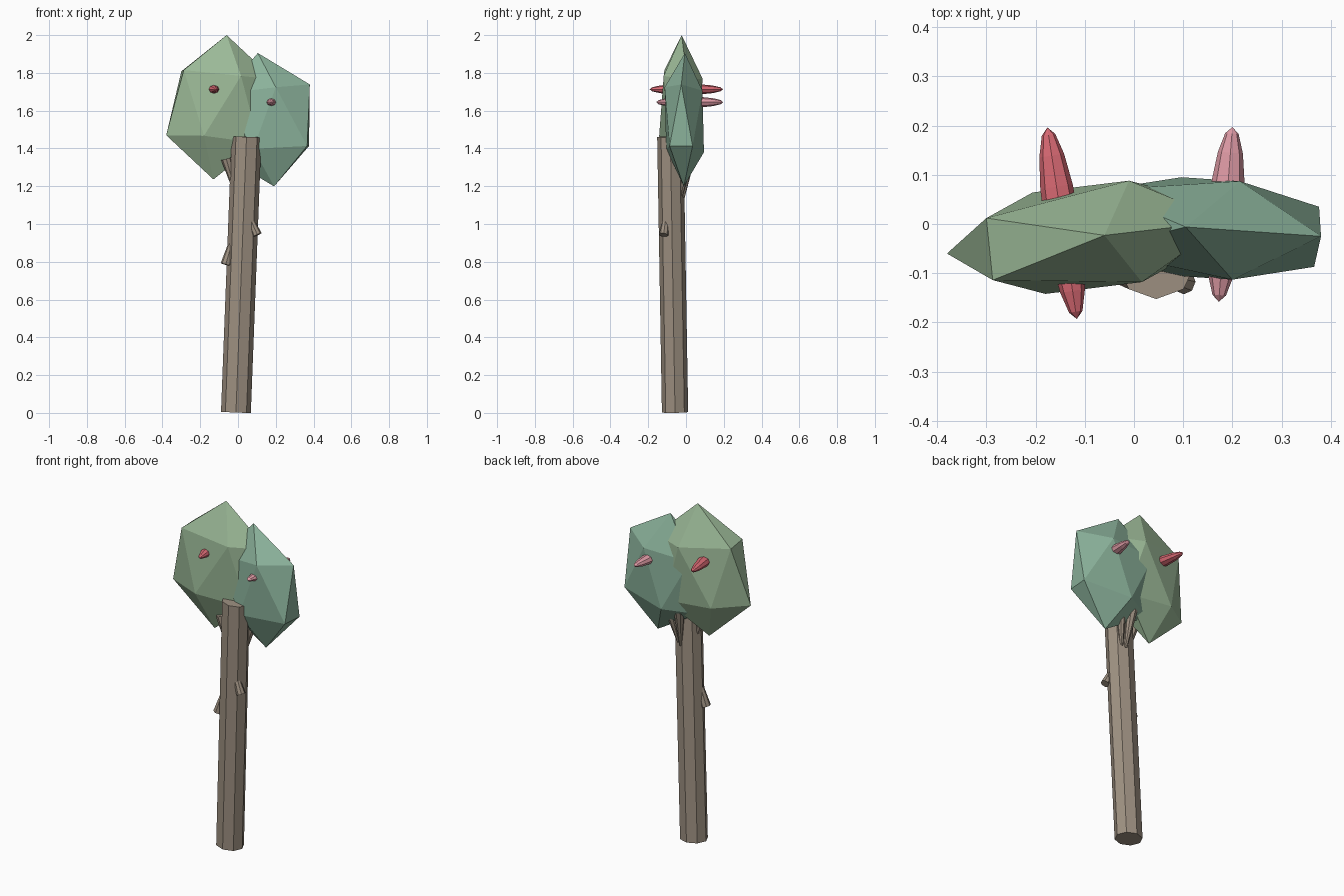
import bpy, bmesh, math
from mathutils import Vector, Matrix

if "Cube" in bpy.data.objects:
    bpy.data.objects.remove(bpy.data.objects["Cube"])


def material(name, rgb):
    m = bpy.data.materials.new(name)
    m.diffuse_color = (*rgb, 1)
    m.use_nodes = True
    m.node_tree.nodes["Principled BSDF"].inputs["Base Color"].default_value = m.diffuse_color
    return m


BARK = material("bark", (0.34, 0.28, 0.22))
LEAF = material("leaf_green", (0.34, 0.50, 0.32))
TEAL = material("leaf_teal", (0.26, 0.45, 0.33))
RED = material("red_fruit", (0.68, 0.14, 0.17))
PINK = material("pink_fruit", (0.72, 0.32, 0.37))


def finish(name, bm, mat):
    bmesh.ops.recalc_face_normals(bm, faces=bm.faces)
    me = bpy.data.meshes.new(name)
    bm.to_mesh(me)
    bm.free()
    me.materials.append(mat)
    ob = bpy.data.objects.new(name, me)
    bpy.context.collection.objects.link(ob)
    return ob


def aim(p0, p1):
    # local z runs from p0 to p1, origin halfway
    p0, p1 = Vector(p0), Vector(p1)
    rot = Vector((0, 0, 1)).rotation_difference(p1 - p0).to_matrix().to_4x4()
    return Matrix.Translation((p0 + p1) / 2) @ rot, (p1 - p0).length


def rod(name, p0, p1, r0, r1, sides=8, squash=1.0):
    m, length = aim(p0, p1)
    bm = bmesh.new()
    bmesh.ops.create_cone(bm, cap_ends=True, segments=sides, radius1=r0, radius2=r1,
                          depth=length, matrix=m @ Matrix.Diagonal((1, squash, 1, 1)))
    return finish(name, bm, BARK)


def foliage(name, centre, axes, mat):
    # stretched icosahedron: six half-axes, mirrored through the centre
    bm = bmesh.new()
    c = Vector(centre)
    for a in axes:
        for s in (1, -1):
            bm.verts.new(c + s * Vector(a))
    bmesh.ops.convex_hull(bm, input=bm.verts)
    return finish(name, bm, mat)


def fruit(name, p0, p1, rx, rz, mat):
    # faceted spindle running front to back through the foliage
    p0, p1 = Vector(p0), Vector(p1)
    d = p1 - p0
    turn = Matrix.Rotation(math.atan2(-d.x, d.y), 4, 'Z')
    lay = Matrix.Rotation(math.radians(-90), 4, 'X')
    bm = bmesh.new()
    bmesh.ops.create_uvsphere(bm, u_segments=8, v_segments=8, radius=1,
                              matrix=Matrix.Translation((p0 + p1) / 2) @ turn @
                              Matrix.Diagonal((rx, d.length / 2, rz, 1)) @ lay)
    return finish(name, bm, mat)


# leaning trunk
rod("trunk", (-0.011, -0.058, 0.003), (0.045, -0.083, 1.462), 0.079, 0.079, 8, 0.88)

# cut stubs and upper branches: wide outer end, narrow root in the trunk
BRANCHES = [
    ("lower_left_stub", (-0.065, -0.09, 0.785), (-0.015, -0.08, 0.96), 0.028, 0.012),
    ("right_stub", (0.102, -0.118, 0.942), (0.055, -0.105, 1.05), 0.025, 0.015),
    ("upper_left_stub", (-0.062, -0.07, 1.345), (-0.01, -0.07, 1.16), 0.028, 0.010),
    ("back_right_branch", (0.10, 0.01, 1.36), (0.065, -0.025, 1.15), 0.032, 0.008),
    ("back_branch", (0.03, 0.02, 1.36), (0.045, -0.015, 1.14), 0.030, 0.008),
]
for name, a, b, r0, r1 in BRANCHES:
    rod(name, a, b, r0, r1, 8)

# two flattened leaf masses
foliage("left_foliage", (-0.095, -0.027, 1.618), [
    (0.035, 0.004, 0.382), (-0.205, 0.039, 0.190), (-0.192, -0.087, 0.197),
    (-0.285, -0.033, -0.148), (0.085, 0.115, 0.151), (0.111, -0.091, 0.166)], LEAF)
foliage("right_foliage", (0.148, -0.009, 1.552), [
    (-0.043, 0.003, 0.353), (0.232, -0.016, 0.187), (0.228, 0.044, -0.139),
    (0.218, -0.078, -0.139), (0.067, 0.096, 0.154), (0.052, -0.104, 0.172)], TEAL)

# fruits poking out of both sides
fruit("left_fruit", (-0.116, -0.193, 1.713), (-0.176, 0.196, 1.713), 0.036, 0.029, RED)
fruit("right_fruit", (0.172, -0.158, 1.645), (0.200, 0.197, 1.645), 0.036, 0.029, PINK)
